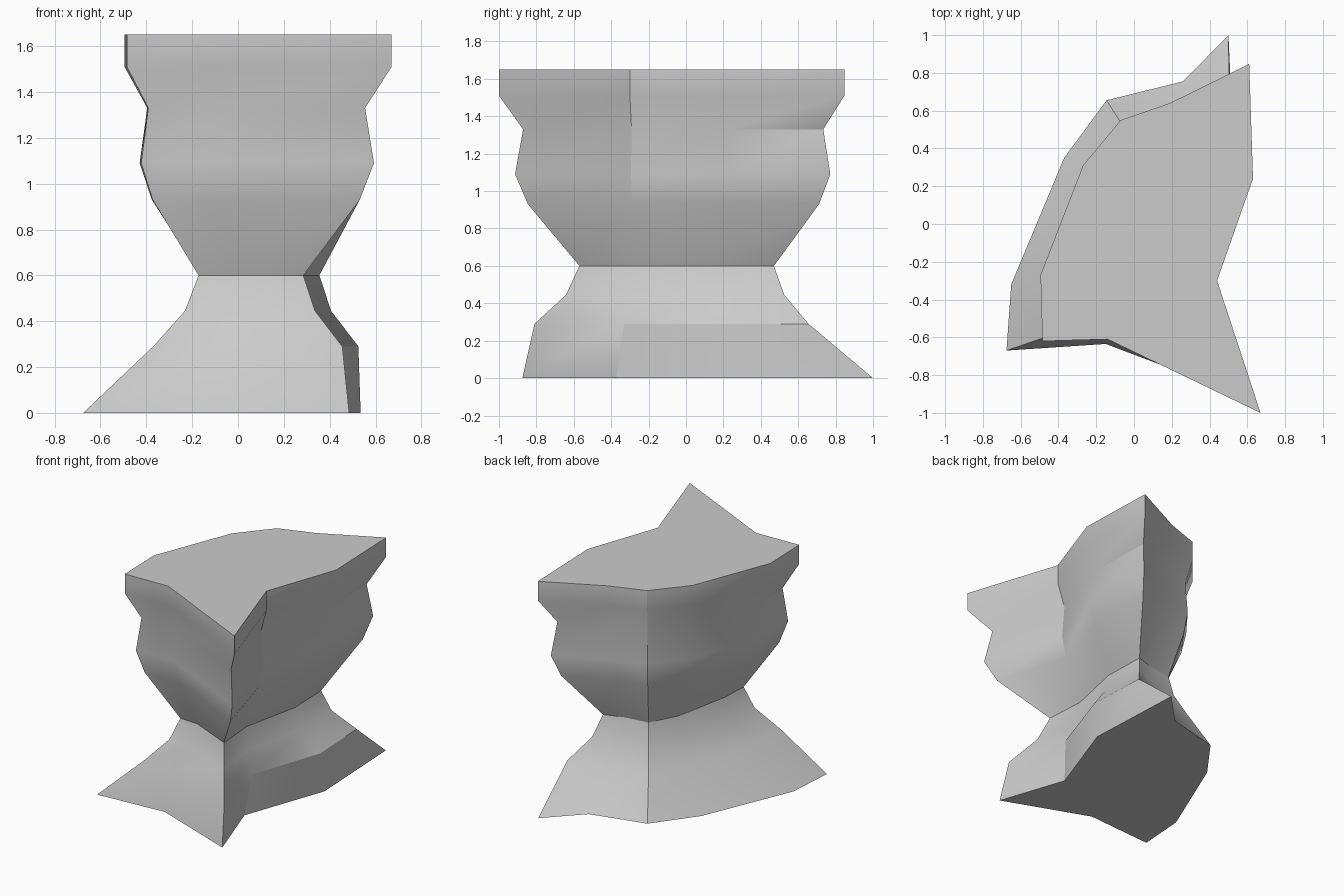
import bpy, bmesh, math
from mathutils import Vector

if "Cube" in bpy.data.objects:
    bpy.data.objects.remove(bpy.data.objects["Cube"])

# Key outlines of the pedestal, same corner order in each (counter-clockwise)
foot = [(.485, -.875), (.315, -.375), (.535, .24), (.50, 1.0), (.26, .755),
        (-.145, .655), (-.37, .35), (-.65, -.32), (-.675, -.67), (-.15, -.635)]
step = [(.455, -.81), (.345, -.33), (.525, .20), (.505, .655), (.23, .54),
        (-.05, .505), (-.19, .27), (-.355, -.25), (-.37, -.565), (-.09, -.55)]
waist = [(.285, -.57), (.265, -.27), (.355, .15), (.345, .47), (.20, .425),
         (.023, .40), (-.08, .20), (-.165, -.22), (-.172, -.423), (-.03, -.43)]
rim = [(.67, -1.0), (.44, -.30), (.63, .24), (.61, .847), (.19, .64),
       (-.07, .55), (-.27, .31), (-.495, -.27), (-.485, -.62), (-.14, -.61)]


def blend(a, b, t):
    return [Vector(p).lerp(Vector(q), t) for p, q in zip(a, b)]


# Profile from the ground up: height and outline
levels = [(0, foot), (.29, step), (.445, blend(waist, step, .3)), (.60, waist)]
levels += [(z, blend(waist, rim, t)) for z, t in
           [(.93, .64), (1.09, .80), (1.33, .70), (1.51, 1), (1.65, 1)]]

# Loft the outlines into one closed solid
bm = bmesh.new()
rings = [[bm.verts.new((p[0], p[1], z)) for p in outline] for z, outline in levels]
for low, high in zip(rings, rings[1:]):
    for i in range(len(low)):
        j = (i + 1) % len(low)
        bm.faces.new((low[i], low[j], high[j], high[i]))
bm.faces.new(rings[0][::-1])
bm.faces.new(rings[-1])
bmesh.ops.recalc_face_normals(bm, faces=bm.faces)

mesh = bpy.data.meshes.new("pedestal")
bm.to_mesh(mesh)
bm.free()
pedestal = bpy.data.objects.new("pedestal", mesh)
bpy.context.collection.objects.link(pedestal)

# Soft profile with crisp corners
bpy.context.view_layer.objects.active = pedestal
pedestal.select_set(True)
bpy.ops.object.shade_smooth_by_angle(angle=math.radians(30))
